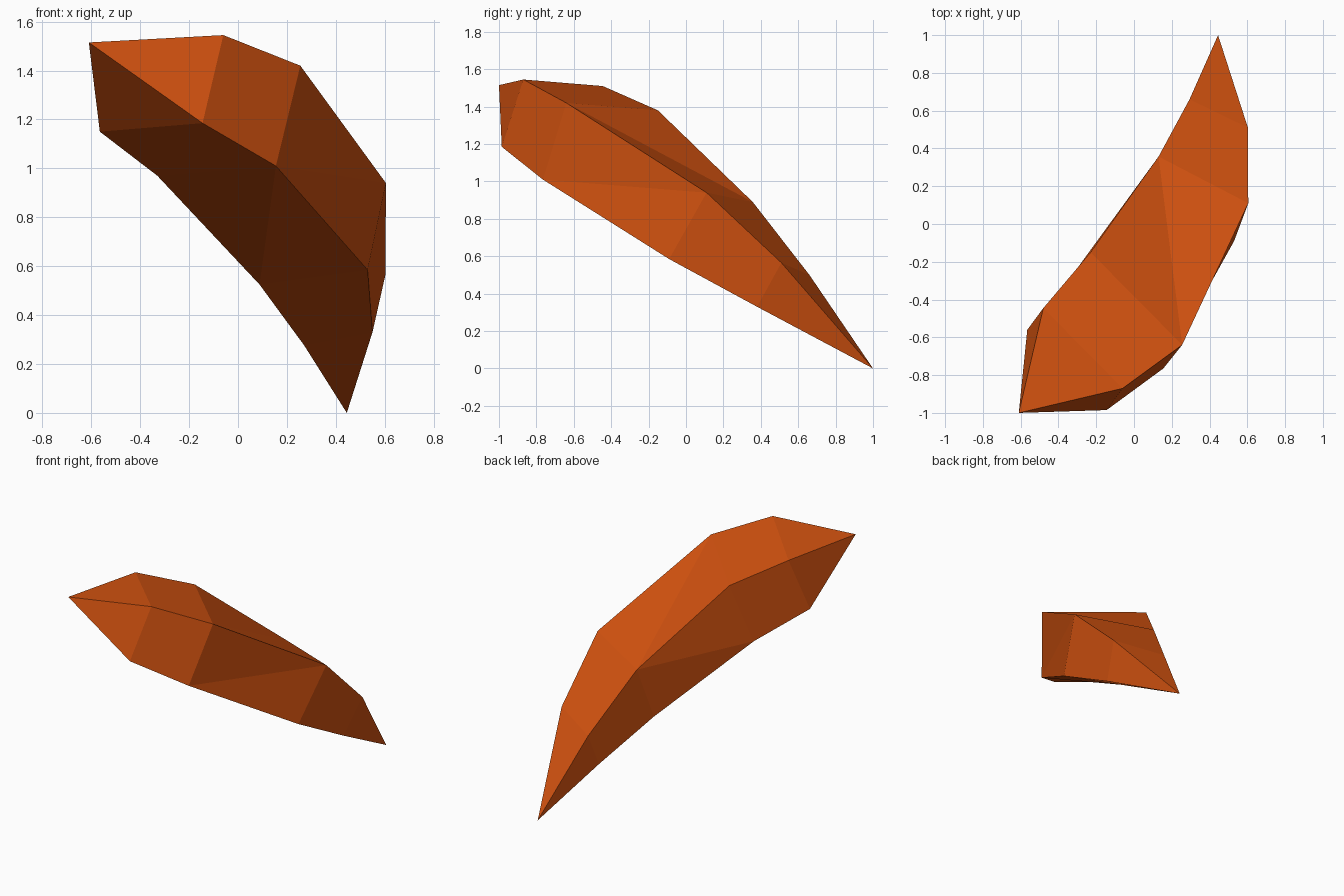
import bpy
import bmesh
from mathutils import Vector

default_cube = bpy.data.objects.get("Cube")
if default_cube:
    bpy.data.objects.remove(default_cube, do_unlink=True)


def make_material(name, colour):
    material = bpy.data.materials.new(name)
    material.use_nodes = True
    material.diffuse_color = colour
    shader = next(n for n in material.node_tree.nodes if n.type == 'BSDF_PRINCIPLED')
    shader.inputs["Base Color"].default_value = colour
    return material


# The two pointed ends of the crescent
upper_tip = (-0.61, -1.0, 1.515)
lower_tip = (0.445, 1.0, 0)

# Four-cornered sections from the upper tip to the lower tip:
# outer top, outer bottom, inner bottom, inner top
sections = [
    [(-0.06, -0.87, 1.545), (-0.145, -0.985, 1.185), (-0.565, -0.56, 1.15), (-0.48, -0.445, 1.51)],
    [(0.255, -0.64, 1.42), (0.155, -0.765, 1.01), (-0.33, -0.275, 0.97), (-0.23, -0.15, 1.38)],
    [(0.605, 0.11, 0.94), (0.53, -0.09, 0.585), (0.088, 0.228, 0.525), (0.13, 0.357, 0.89)],
    [(0.603, 0.51, 0.565), (0.55, 0.38, 0.33), (0.27, 0.575, 0.277), (0.294, 0.66, 0.5)],
]


def bridge(bm, first, second, split=None):
    """Join two sections; split gives the diagonal direction for each side."""
    for i in range(len(first)):
        j = (i + 1) % len(first)
        a, b, c, d = first[i], first[j], second[j], second[i]
        if split is None:
            bm.faces.new((a, b, c, d))
        elif split[i] == "rising":
            bm.faces.new((a, b, d))
            bm.faces.new((b, c, d))
        else:
            bm.faces.new((a, b, c))
            bm.faces.new((a, c, d))


def cap(bm, ring, tip):
    """Close a section to a point."""
    point = bm.verts.new(Vector(tip))
    for i in range(len(ring)):
        bm.faces.new((ring[i], ring[(i + 1) % len(ring)], point))


# Faceted curved body
bm = bmesh.new()
rings = [[bm.verts.new(Vector(p)) for p in section] for section in sections]
long_span = ("rising", "falling", "falling", "rising")
bridge(bm, rings[0], rings[1])
bridge(bm, rings[1], rings[2], long_span)
bridge(bm, rings[2], rings[3])
cap(bm, rings[0], upper_tip)
cap(bm, rings[-1], lower_tip)
bmesh.ops.recalc_face_normals(bm, faces=bm.faces[:])

mesh = bpy.data.meshes.new("curved_shard")
bm.to_mesh(mesh)
bm.free()
mesh.materials.append(make_material("burnt orange", (0.65, 0.085, 0.005, 1)))
shard = bpy.data.objects.new("curved_shard", mesh)
bpy.context.collection.objects.link(shard)
